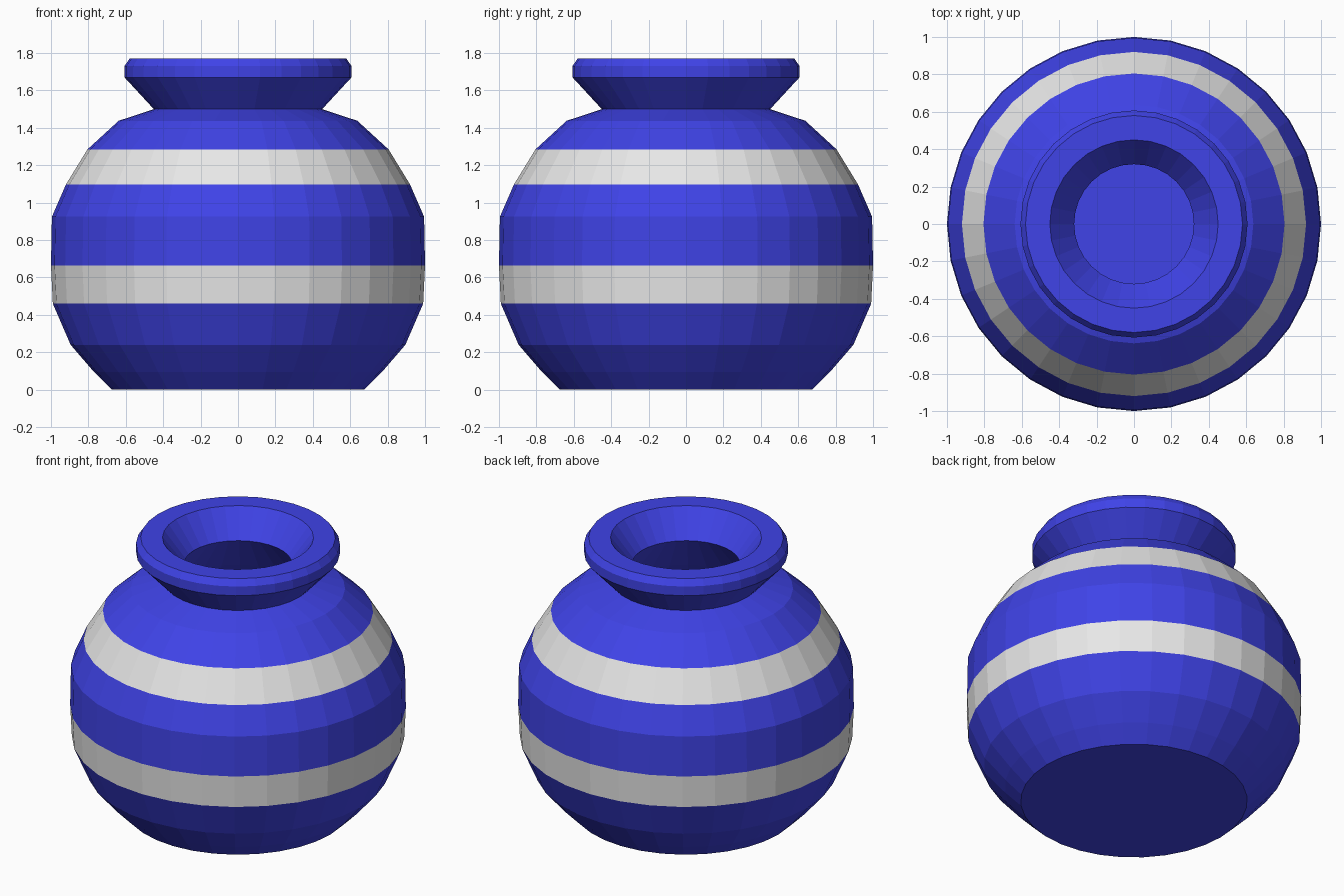
import bpy, bmesh, math

cube = bpy.data.objects.get("Cube")
if cube:
    bpy.data.objects.remove(cube, do_unlink=True)

SIDES = 32


def material(name, color):
    mat = bpy.data.materials.new(name)
    mat.use_nodes = True
    mat.diffuse_color = color
    mat.node_tree.nodes["Principled BSDF"].inputs["Base Color"].default_value = color
    return mat


def lathe(name, profile, mats, rule):
    """Revolve (radius, z) rings about z; rule(index) picks each band's material."""
    bm = bmesh.new()
    rings = []
    for r, z in profile:
        angles = [math.tau * i / SIDES for i in range(SIDES)]
        rings.append([bm.verts.new((r * math.cos(a), r * math.sin(a), z)) for a in angles])
    for k, (low, high) in enumerate(zip(rings, rings[1:])):
        for i in range(SIDES):
            j = (i + 1) % SIDES
            face = bm.faces.new((low[i], low[j], high[j], high[i]))
            face.material_index = rule(k)
    # Flat base underneath and flat floor inside
    bm.faces.new(rings[0][::-1])
    bm.faces.new(rings[-1])
    bmesh.ops.recalc_face_normals(bm, faces=bm.faces)
    mesh = bpy.data.meshes.new(name)
    bm.to_mesh(mesh)
    bm.free()
    for mat in mats:
        mesh.materials.append(mat)
    obj = bpy.data.objects.new(name, mesh)
    bpy.context.collection.objects.link(obj)
    return obj


blue = material("glaze_blue", (0.05, 0.056, 0.8, 1))
white = material("stripe_white", (0.8, 0.8, 0.8, 1))

# Outer belly from the base up to the neck
belly = [(0.675, 0), (0.77, 0.095), (0.895, 0.24), (0.99, 0.46), (1.0, 0.665),
         (0.995, 0.925), (0.92, 1.097), (0.805, 1.285), (0.638, 1.438), (0.45, 1.5)]
# Flared lip, flat rim and funnel-shaped mouth
lip = [(0.607, 1.67), (0.607, 1.73), (0.58, 1.77), (0.45, 1.77), (0.32, 1.6)]
# Hollow inside, from the shoulder down to the floor
hollow = [(0.56, 1.33), (0.7, 1.19), (0.8, 1.03), (0.86, 0.88), (0.86, 0.68),
          (0.85, 0.49), (0.77, 0.31), (0.67, 0.19), (0.6, 0.13)]

# The painted stripes are the belly bands at these positions
STRIPES = {3, 6}
lathe("pot", belly + lip + hollow, [blue, white], lambda k: int(k in STRIPES))
